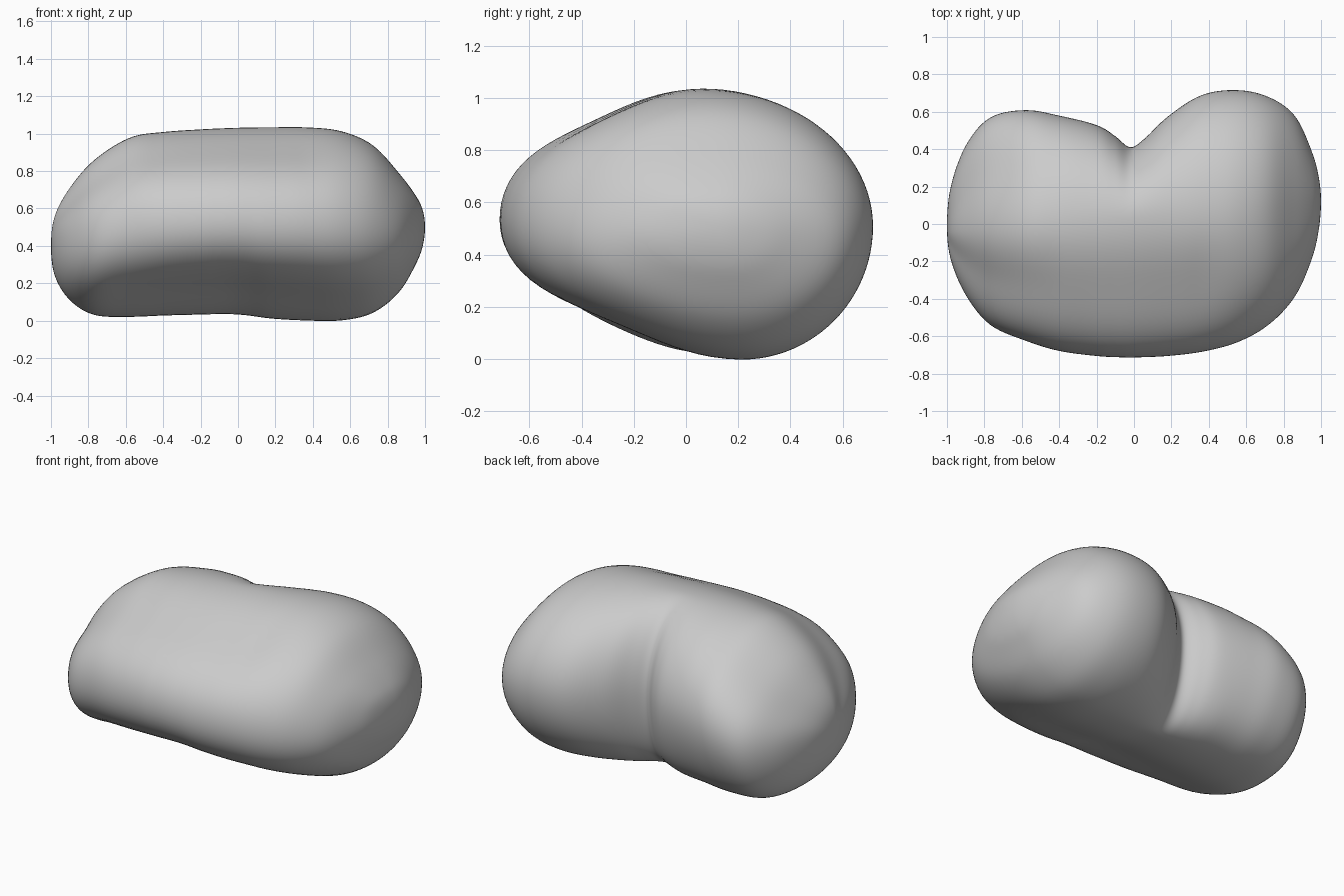
import bpy, bmesh, math

cube = bpy.data.objects.get("Cube")
if cube:
    bpy.data.objects.remove(cube, do_unlink=True)

# Outline stations along the body: x, front y, back y, top z, bottom z
STATIONS = [
    (-1, -.01, -.01, .4, .4),
    (-.98, -.19, .2, .56, .24),
    (-.9, -.38, .42, .71, .11),
    (-.77, -.54, .57, .86, .03),
    (-.58, -.625, .61, .98, .02),
    (-.4, -.68, .58, 1.01, .027),
    (-.2, -.707, .53, 1.024, .032),
    (-.1, -.713, .47, 1.029, .034),
    (-.02, -.715, .41, 1.032, .033),
    (.06, -.713, .46, 1.034, .026),
    (.18, -.707, .575, 1.035, .01),
    (.36, -.685, .69, 1.035, 0),
    (.55, -.635, .717, 1.015, 0),
    (.72, -.54, .68, .94, .04),
    (.86, -.39, .58, .79, .15),
    (.95, -.19, .39, .67, .3),
    (.988, -.03, .25, .59, .4),
    (1, .12, .12, .5, .5),
]
STEPS = 7
SIDES = 96


def mirrored(s):
    """Continue the outline past its pole so the cap is round."""
    return (s[0], s[2], s[1], s[4], s[3])


def spline(a, b, c, d, t):
    return b + .5 * t * (c - a + t * (2*a - 5*b + 4*c - d + t * (3*(b - c) + d - a)))


def smooth_stations():
    pts = [mirrored(STATIONS[1])] + STATIONS + [mirrored(STATIONS[-2])]
    for i in range(len(STATIONS) - 1):
        for k in range(STEPS):
            if i or k:
                yield [spline(*v, k / STEPS) for v in zip(*pts[i:i + 4])]


def flattening(x, is_front, is_top):
    """How far a quarter is pulled in (or pushed out, if negative) from an ellipse."""
    right_shoulder = max(0, -x - .35)
    left_shoulder = max(0, x - .35)
    if is_front and is_top:
        return .13 + .15 * right_shoulder - .35 * left_shoulder
    if is_front:
        return .19 * (1 - x * x)
    if is_top:
        return .36 * right_shoulder
    return -.08 * min(1, max(0, -4 * x))


def section(x, front, back, top, bottom):
    """Egg-shaped cross-section made of four quarters."""
    crest = .04 + .08 * x
    keel = crest + .13 * (top - bottom)
    middle = (top + bottom) / 2
    for k in range(SIDES):
        a = math.tau * k / SIDES
        c, s = math.cos(a), math.sin(a)
        r = 1 - flattening(x, c < 0, s >= 0) * (s * math.sin(2 * a)) ** 2
        axis = crest if s >= 0 else keel
        reach = back if c > 0 else front
        y = axis + abs(c) * r * (reach - axis)
        z = middle + s * r * (top - bottom) / 2
        yield (x, y, z)


# Skin the two-lobed body
bm = bmesh.new()
rings = [[bm.verts.new(p) for p in section(*s)] for s in smooth_stations()]
for r1, r2 in zip(rings, rings[1:]):
    for k in range(SIDES):
        n = (k + 1) % SIDES
        bm.faces.new((r1[k], r1[n], r2[n], r2[k]))
for ring, s in ((rings[0], STATIONS[0]), (rings[-1], STATIONS[-1])):
    pole = bm.verts.new((s[0], s[1], s[3]))
    for k in range(SIDES):
        bm.faces.new((ring[k], ring[(k + 1) % SIDES], pole))

# Soften the joins between the quarters
for _ in range(3):
    bmesh.ops.smooth_vert(bm, verts=bm.verts, factor=.5,
                          use_axis_x=True, use_axis_y=True, use_axis_z=True)
bmesh.ops.recalc_face_normals(bm, faces=bm.faces)
mesh = bpy.data.meshes.new("lobed_body")
bm.to_mesh(mesh)
bm.free()
mesh.shade_smooth()

body = bpy.data.objects.new("lobed_body", mesh)
bpy.context.collection.objects.link(body)

# Plain grey colour
grey = bpy.data.materials.new("light_grey")
grey.use_nodes = True
colour = (.6, .6, .6, 1)
grey.diffuse_color = colour
grey.node_tree.nodes["Principled BSDF"].inputs["Base Color"].default_value = colour
mesh.materials.append(grey)
